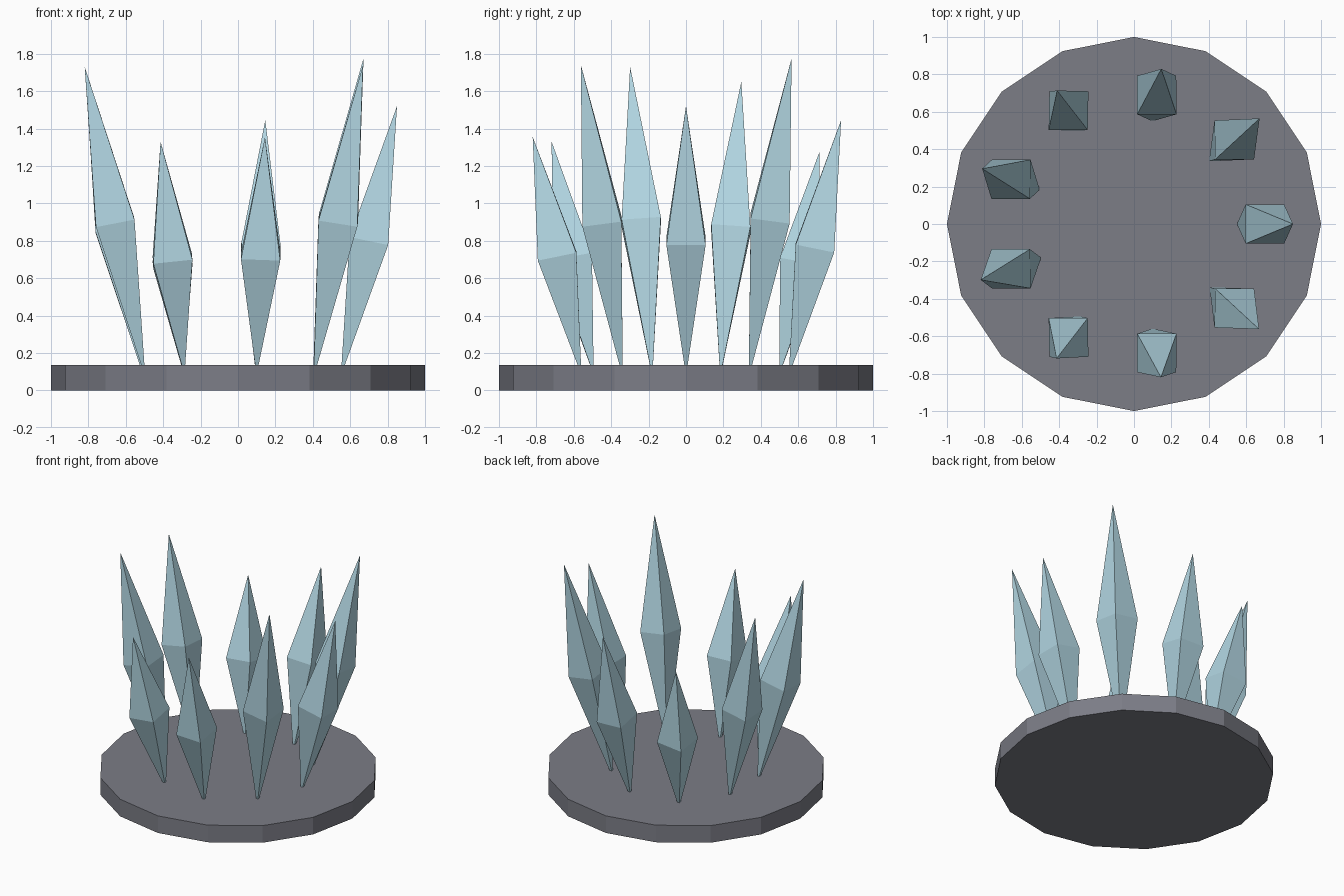
import bpy, bmesh
from math import sin, cos, pi, radians
from mathutils import Euler, Vector

cube = bpy.data.objects.get("Cube")
if cube:
    bpy.data.objects.remove(cube, do_unlink=True)


def make_material(name, rgb):
    mat = bpy.data.materials.new(name)
    mat.use_nodes = True
    color = (*rgb, 1.0)
    mat.diffuse_color = color
    for node in mat.node_tree.nodes:
        if node.type == 'BSDF_PRINCIPLED':
            node.inputs["Base Color"].default_value = color
    return mat


def add_object(name, bm, mat):
    bmesh.ops.recalc_face_normals(bm, faces=bm.faces[:])
    mesh = bpy.data.meshes.new(name)
    bm.to_mesh(mesh)
    bm.free()
    mesh.materials.append(mat)
    obj = bpy.data.objects.new(name, mesh)
    bpy.context.collection.objects.link(obj)
    return obj


stone = make_material("grey_stone", (0.20, 0.205, 0.24))
ice = make_material("pale_blue_ice", (0.45, 0.68, 0.77))

# Sixteen-sided base plate
SIDES, THICKNESS = 16, 0.135
bm = bmesh.new()
rim = [bm.verts.new((cos(2 * pi * i / SIDES), sin(2 * pi * i / SIDES), 0))
       for i in range(SIDES)]
bottom = bm.faces.new(rim)
top = bmesh.ops.extrude_face_region(bm, geom=[bottom], use_keep_orig=True)
bmesh.ops.translate(bm, vec=(0, 0, THICKNESS),
                    verts=[v for v in top["geom"] if isinstance(v, bmesh.types.BMVert)])
add_object("base_plate", bm, stone)


# Four-sided double-pointed crystal, centred on its widest ring
def crystal(name, half_length, half_width=0.105):
    bm = bmesh.new()
    ring = [bm.verts.new((x * half_width, y * half_width, 0))
            for x, y in ((1, 1), (-1, 1), (-1, -1), (1, -1))]
    for z in (half_length, -half_length):
        tip = bm.verts.new((0, 0, z))
        for i in range(4):
            bm.faces.new((ring[i], ring[(i + 1) % 4], tip))
    return add_object(name, bm, ice)


# Ring of crystals leaning outward, each with its own height
RADIUS, LEAN = 0.70, 0.205
tip_heights = (1.52, 1.775, 1.445, 1.275, 1.65, 1.73, 1.33, 1.355, 1.74)
for i, height in enumerate(tip_heights):
    a = radians(40 * i)
    half = (height - 0.12) / 1.94
    obj = crystal(f"crystal_{i + 1}", half / cos(LEAN))
    obj.rotation_euler = Euler((-sin(a) * LEAN, cos(a) * LEAN, 0))
    obj.location = Vector((cos(a) * RADIUS, sin(a) * RADIUS, height - half))
